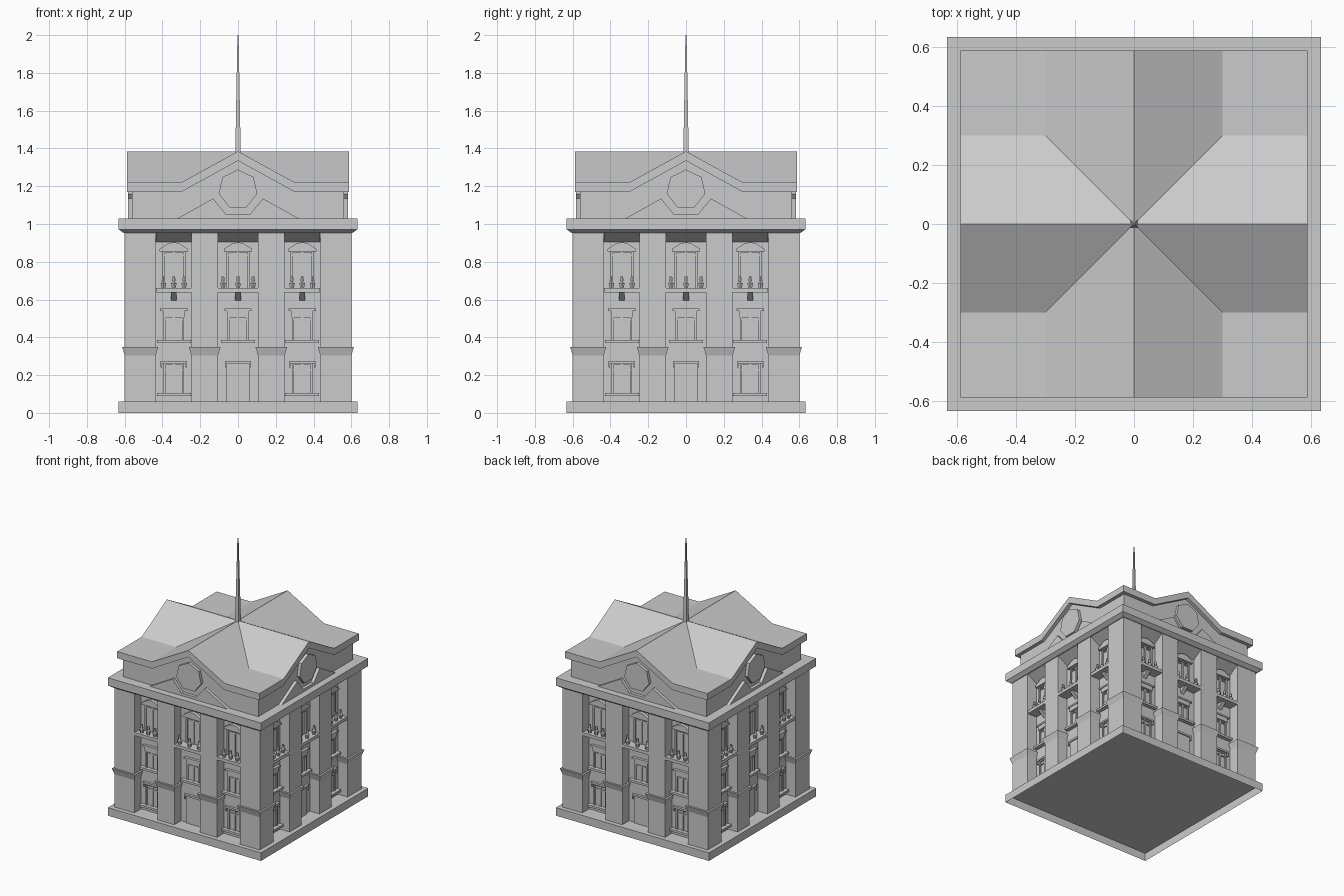
import bpy, bmesh, math
from mathutils import Matrix, Vector

if "Cube" in bpy.data.objects:
    bpy.data.objects.remove(bpy.data.objects["Cube"])


def rings(bm, a, b):
    """Solid between two matching outlines; returns the first cap."""
    va = [bm.verts.new(p) for p in a]
    vb = [bm.verts.new(p) for p in b]
    cap = bm.faces.new(va)
    bm.faces.new(vb)
    n = len(a)
    for i in range(n):
        j = (i + 1) % n
        bm.faces.new((va[i], va[j], vb[j], vb[i]))
    return cap


def rect(x0, x1, y0, y1, z, g=0):
    return [(x0 - g, y0 - g, z), (x1 + g, y0 - g, z), (x1 + g, y1 + g, z), (x0 - g, y1 + g, z)]


def box(bm, x0, x1, y0, y1, z0, z1, g0=0, g1=0):
    return rings(bm, rect(x0, x1, y0, y1, z0, g0), rect(x0, x1, y0, y1, z1, g1))


def prism_y(bm, xz, y0, y1):
    rings(bm, [(x, y0, z) for x, z in xz], [(x, y1, z) for x, z in xz])


def prism_x(bm, yz, x0, x1):
    rings(bm, [(x0, y, z) for y, z in yz], [(x1, y, z) for y, z in yz])


def finish(name, bm, turns=4):
    """Repeat a front-side part around the building and make the object."""
    geom = bm.verts[:] + bm.edges[:] + bm.faces[:]
    for k in range(1, turns):
        d = bmesh.ops.duplicate(bm, geom=geom)
        bmesh.ops.rotate(bm, verts=[v for v in d['geom'] if isinstance(v, bmesh.types.BMVert)],
                         cent=(0, 0, 0), matrix=Matrix.Rotation(k * 2 * math.pi / 4, 3, 'Z'))
    bmesh.ops.recalc_face_normals(bm, faces=bm.faces[:])
    me = bpy.data.meshes.new(name)
    bm.to_mesh(me)
    bm.free()
    ob = bpy.data.objects.new(name, me)
    bpy.context.collection.objects.link(ob)
    return ob


WALL, FACE = -0.52, -0.6
BAYS = (-0.34, 0, 0.34)
HALF = {-0.34: 0.095, 0: 0.106, 0.34: 0.095}

# Plinth, hollow underneath, and recessed main wall
bm = bmesh.new()
bm.faces.remove(box(bm, -.633, .633, -.633, .633, 0, .06))
finish("plinth", bm, 1)
bm = bmesh.new()
box(bm, -.52, .52, -.52, .52, .06, .97)
finish("wall_core", bm, 1)

# Corner piers and middle pilasters, with flared string course
piers = bmesh.new()
bands = bmesh.new()
for x0, x1, y1 in ((-.6, -.436, -.436), (-.247, -.106, -.5), (.106, .247, -.5)):
    box(piers, x0, x1, FACE, y1, .06, .96)
    box(bands, x0, x1, FACE, y1, .305, .35, 0, .014)
finish("pilasters", piers)
finish("string_course", bands)

# Sloped heads of the recessed bays
bm = bmesh.new()
for c in BAYS:
    prism_x(bm, [(WALL, .905), (FACE, .957), (WALL, .957)], c - HALF[c], c + HALF[c])
finish("bay_heads", bm)

# Cornice with splayed underside
bm = bmesh.new()
box(bm, -.6, .6, -.6, .6, .952, .972, .005, .033)
box(bm, -.633, .633, -.633, .633, .972, 1.03)
finish("cornice", bm, 1)

# Windows: glazing bars, sills and hoods
frames, sills, hoods = bmesh.new(), bmesh.new(), bmesh.new()


def window(c, hw, z0, z1, transom):
    y0, t = WALL - .01, .012
    for x in (c - hw, c + hw - t):
        box(frames, x, x + t, y0, WALL, z0, z1)
    box(frames, c - .006, c + .006, y0 + .003, WALL, z0, z1)
    box(frames, c - hw, c + hw, y0, WALL, z1 - t, z1)
    box(frames, c - hw, c + hw, y0 + .003, WALL, transom, transom + .008)


for c in BAYS:
    if c:
        window(c, .055, .105, .265, .225)
        box(sills, c - .09, c + .09, WALL - .03, WALL, .09, .106)
    # ground-floor lintel with dropped ends
    box(hoods, c - .07, c + .07, WALL - .018, WALL, .262, .276)
    for s in (-1, 1):
        box(hoods, c + s * .066 - .004, c + s * .066 + .004, WALL - .018, WALL, .24, .263)
    window(c, .055, .385, .515, .49)
    box(sills, c - .09, c + .09, WALL - .03, WALL, .37, .386)
    box(hoods, c - .057, c + .057, WALL - .015, WALL, .508, .54)
    box(hoods, c - .072, c + .072, WALL - .02, WALL, .54, .552)
    window(c, .062, .66, .86, .83)
    prism_y(hoods, [(c - .075, .855), (c + .075, .855), (c + .075, .868), (c + .03, .897),
                    (c, .903), (c - .03, .897), (c - .075, .868)], WALL - .025, WALL)
finish("window_frames", frames)
finish("window_sills", sills)
finish("window_hoods", hoods)

# Plain ground-floor doors
bm = bmesh.new()
box(bm, -.06, .06, WALL - .01, WALL, .06, .262)
finish("doors", bm)

# Balconies with a wedge bracket and small urns
slabs, urns = bmesh.new(), bmesh.new()
for c in BAYS:
    box(slabs, c - HALF[c], c + HALF[c], FACE + .002, WALL, .637, .66)
    prism_x(slabs, [(WALL, .595), (WALL - .05, .638), (WALL, .638)], c - .015, c + .015)
    for dx in ((-.08, 0, .08) if c == 0 else (-.055, 0, .055)):
        for r0, r1, z0, h in ((.011, .017, .66, .025), (.017, .006, .685, .012), (.011, .008, .697, .025)):
            bmesh.ops.create_cone(urns, cap_ends=True, segments=6, radius1=r0, radius2=r1, depth=h,
                                  matrix=Matrix.Translation((c + dx, -.572, z0 + h / 2)))
finish("balconies", slabs)
finish("balcony_urns", urns)

# Attic walls: two crossing gabled blocks
bm = bmesh.new()
gable = [(-.56, 1.03), (.56, 1.03), (.56, 1.172), (.3, 1.172), (0, 1.337), (-.3, 1.172), (-.56, 1.172)]
prism_y(bm, gable, -.56, .56)
prism_x(bm, gable, -.56, .56)
finish("attic_walls", bm, 1)

# Raised pediment base below each gable, and seven-sided gable window
bm = bmesh.new()
prism_y(bm, [(-.32, 1.03), (.32, 1.03), (.132, 1.135), (.062, 1.05), (-.062, 1.05), (-.132, 1.135)], -.583, -.55)
finish("pediment_bases", bm)
bm = bmesh.new()
prism_y(bm, [(.105 * math.sin(i * math.tau / 7), 1.183 + .105 * math.cos(i * math.tau / 7))
             for i in range(7)], -.582, -.55)
finish("gable_windows", bm)

# Cross-gabled roof: one eighth mirrored about, then thickened downwards
bm = bmesh.new()
E, K, LOW, TOP = .587, .3, 1.22, 1.385
slope = [(0, 0, TOP), (K, K, LOW), (K, E, LOW), (0, E, TOP)]
corner = [(K, K, LOW), (E, K, LOW), (E, E, LOW), (K, E, LOW)]
for sx in (-1, 1):
    for sy in (-1, 1):
        for f in (slope, [(y, x, z) for x, y, z in slope], corner):
            bm.faces.new([bm.verts.new((sx * x, sy * y, z)) for x, y, z in f])
bmesh.ops.remove_doubles(bm, verts=bm.verts[:], dist=1e-4)
bmesh.ops.recalc_face_normals(bm, faces=bm.faces[:])
top = bm.faces[:]
dup = bmesh.ops.duplicate(bm, geom=bm.verts[:] + bm.edges[:] + top)
low = [g for g in dup['geom'] if isinstance(g, bmesh.types.BMVert)]
bmesh.ops.translate(bm, verts=low, vec=Vector((0, 0, -.05)))
bmesh.ops.bridge_loops(bm, edges=[e for e in bm.edges if e.is_boundary])
finish("roof", bm, 1)

# Four-sided spire
bm = bmesh.new()
box(bm, 0, 0, 0, 0, 1.34, 2.0, .015, .003)
finish("spire", bm, 1)
